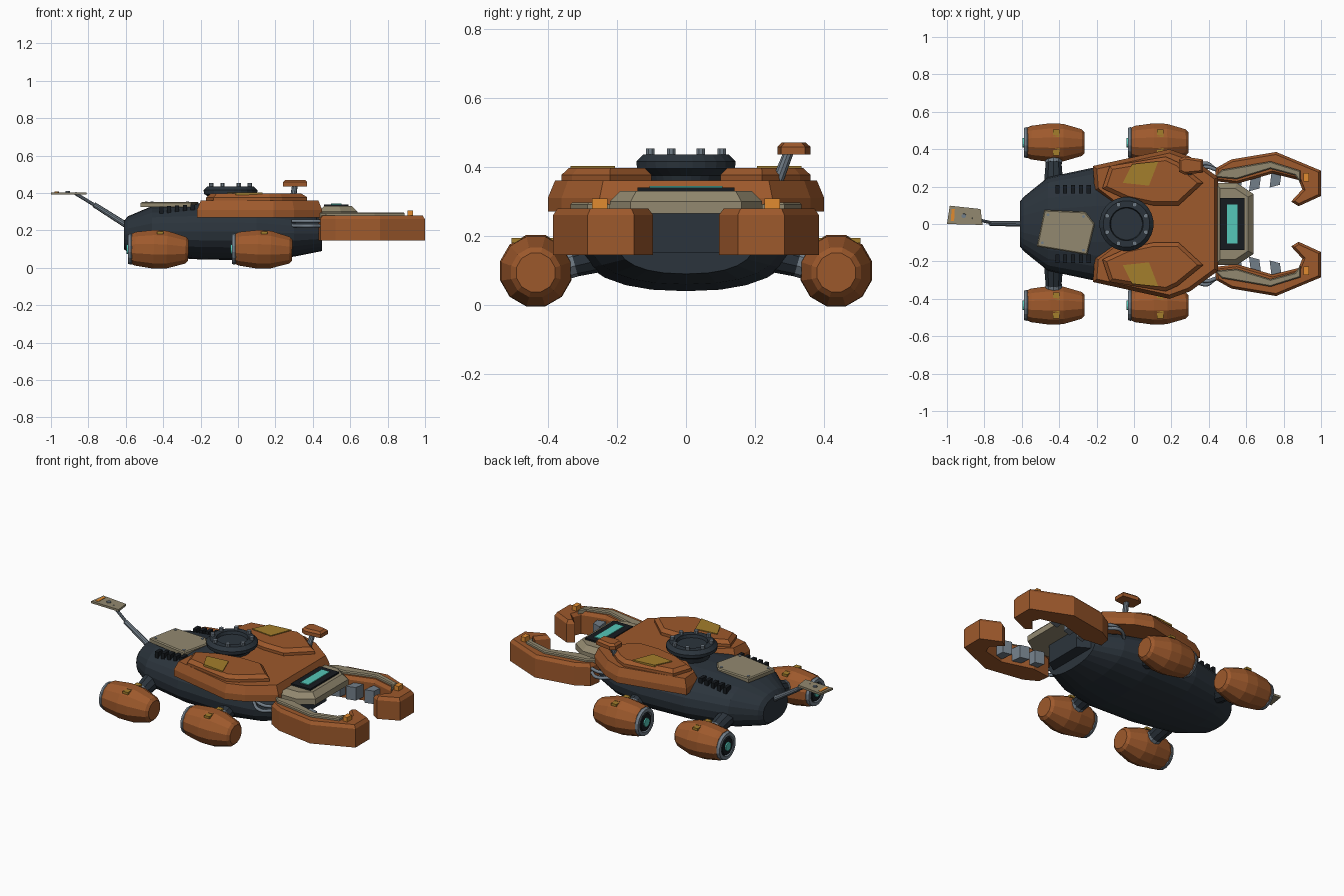
import bpy, bmesh
from math import sin, cos, pi, copysign
from mathutils import Vector

if "Cube" in bpy.data.objects:
    bpy.data.objects.remove(bpy.data.objects["Cube"])

COLORS = {
    "orange": (.34, .10, .025), "dark": (.024, .034, .045), "black": (.008, .011, .014),
    "beige": (.29, .25, .16), "steel": (.17, .21, .25), "yellow": (.37, .21, .025),
    "cyan": (.09, .57, .48), "amber": (.75, .26, .03),
}
MATS = {}
for key, c in COLORS.items():
    MATS[key] = bpy.data.materials.new(key)
    MATS[key].diffuse_color = (*c, 1)


def finish(name, bm, mat):
    bmesh.ops.recalc_face_normals(bm, faces=bm.faces)
    me = bpy.data.meshes.new(name)
    bm.to_mesh(me)
    bm.free()
    me.materials.append(MATS[mat])
    ob = bpy.data.objects.new(name, me)
    bpy.context.collection.objects.link(ob)
    return ob


def loft(name, rings, mat):
    """Skin a list of equal-length rings and cap both ends."""
    bm = bmesh.new()
    vs = [[bm.verts.new(p) for p in r] for r in rings]
    n = len(vs[0])
    for a, b in zip(vs, vs[1:]):
        for i in range(n):
            bm.faces.new((a[i], a[(i + 1) % n], b[(i + 1) % n], b[i]))
    bm.faces.new(vs[0])
    bm.faces.new(vs[-1])
    return finish(name, bm, mat)


def lathe(name, start, axis, profile, mat, sides=12):
    """Turn (distance along axis, radius) pairs around an axis."""
    o, q = Vector(start), Vector(axis).to_track_quat('Z', 'Y')
    rings = [[o + q @ Vector((r * cos(2 * pi * (i + .5) / sides), r * sin(2 * pi * (i + .5) / sides), t))
              for i in range(sides)] for t, r in profile]
    return loft(name, rings, mat)


def rod(name, a, b, r0, r1, mat, sides=10):
    d = Vector(b) - Vector(a)
    return lathe(name, a, d, [(0, r0), (d.length, r1)], mat, sides)


def plate(name, outline, z0, z1, mat, chamfer=0, drop=None, s=1):
    """Extruded outline with an optional chamfered top edge; s=-1 mirrors in y."""
    drop = chamfer if drop is None else drop
    bm = bmesh.new()
    f = bm.faces.new([bm.verts.new((x, s * y, z0)) for x, y in outline])
    new = bmesh.ops.extrude_face_region(bm, geom=[f])["geom"]
    bmesh.ops.translate(bm, vec=(0, 0, z1 - drop - z0), verts=[v for v in new if isinstance(v, bmesh.types.BMVert)])
    bm.normal_update()
    bmesh.ops.recalc_face_normals(bm, faces=bm.faces)
    if chamfer:
        top = max(bm.faces, key=lambda g: g.calc_center_median().z)
        bmesh.ops.inset_region(bm, faces=[top], thickness=chamfer, use_even_offset=True)
        bmesh.ops.translate(bm, vec=(0, 0, drop), verts=top.verts)
    return finish(name, bm, mat)


def rect(x, y, w, d):
    return [(x - w / 2, y - d / 2), (x + w / 2, y - d / 2), (x + w / 2, y + d / 2), (x - w / 2, y + d / 2)]


def mirrored(half):
    return half + [(x, -y) for x, y in reversed(half)]


# Hull: lofted superellipse sections (x, half width, bottom, top)
sections = [(-.61, .12, .10, .25), (-.59, .145, .085, .275), (-.46, .25, .06, .33), (-.2, .305, .045, .345),
            (.1, .315, .04, .345), (.3, .275, .06, .31), (.45, .20, .09, .28)]
hull_rings = []
for x, w, lo, hi in sections:
    ring = []
    for i in range(24):
        a = 2 * pi * i / 24
        c, k = cos(a), sin(a)
        ring.append((x, w * copysign(abs(c) ** .85, c), (lo + hi) / 2 + (hi - lo) / 2 * copysign(abs(k) ** .85, k)))
    hull_rings.append(ring)
loft("hull", hull_rings, "dark")

# Lower armour shell wraps the hull, open behind the ring
plate("lower_shell", mirrored([(-.08, .08), (-.21, .18), (-.22, .31), (.19, .40), (.30, .36), (.45, .25)]),
      .27, .36, "orange", .02, .05)

# Front sensor housing and screen
plate("sensor_housing", mirrored([(.43, .22), (.55, .22), (.64, .16)]), .265, .33, "beige", .03, .03)
plate("sensor_frame", rect(.525, 0, .13, .28), .32, .34, "black")
plate("sensor_screen", rect(.525, 0, .055, .21), .33, .345, "cyan")
plate("sensor_mount", mirrored([(.42, .18), (.52, .12)]), .15, .27, "dark")

# Hatch ring with studs
lathe("hatch_ring", (-.04, 0, .345), (0, 0, 1),
      [(0, .10), (.03, .11), (.05, .143), (.07, .145), (.09, .125), (.09, .09), (.072, .085)], "dark", 24)
for i in range(8):
    a = 2 * pi * (i + .5) / 8
    lathe("hatch_stud", (-.04 + .112 * cos(a), .112 * sin(a), .42), (0, 0, 1), [(0, .013), (.033, .013)], "steel", 8)

for s in (1, -1):
    side = "left" if s > 0 else "right"
    # Upper armour plate and its yellow panel
    plate(side + "_upper_plate", [(-.17, .19), (-.13, .31), (.17, .36), (.235, .33), (.37, .22), (.24, .10), (.10, .10),
                                  (-.04, .13)], .34, .397, "orange", .02, .02, s)
    plate(side + "_shell_panel", [(-.06, .22), (-.01, .32), (.13, .335), (.08, .205)], .39, .402, "yellow", s=s)

    # Claw arm: angular hook with steel teeth
    plate(side + "_claw", [(.43, .23), (.44, .30), (.52, .345), (.76, .385), (1.0, .285), (1.0, .15), (.88, .095),
                           (.84, .12), (.90, .185), (.88, .235), (.74, .27), (.55, .215)],
          .145, .28, "orange", .013, .02, s)
    plate(side + "_claw_cover", [(.43, .25), (.47, .29), (.73, .335), (.89, .285), (.89, .22), (.86, .26), (.73, .295),
                                 (.55, .24)], .27, .297, "beige", .006, .006, s)
    plate(side + "_claw_light", rect(.92, .25, .03, .045), .275, .308, "amber", s=s)
    for x, y in ((.55, .205), (.65, .215), (.76, .235)):
        plate(side + "_claw_tooth", [(x - .035, y - .04), (x + .02, y - .025), (x + .03, y + .05), (x - .025, y + .04)],
              .165, .245, "steel", s=s)

    # Hoses feeding the claw
    for j, z in enumerate((.225, .25)):
        cu = bpy.data.curves.new(side + "_claw_hose", 'CURVE')
        cu.dimensions, cu.bevel_depth, cu.bevel_resolution, cu.resolution_u = '3D', .010, 1, 5
        sp = cu.splines.new('BEZIER')
        pts = [(.29, .26), (.38, .325 - .02 * j), (.44, .29), (.50, .27)]
        sp.bezier_points.add(len(pts) - 1)
        for bp, (x, y) in zip(sp.bezier_points, pts):
            bp.co = (x, s * y, z)
            bp.handle_left_type = bp.handle_right_type = 'AUTO'
        cu.materials.append(MATS["steel"])
        bpy.context.collection.objects.link(bpy.data.objects.new(side + "_claw_hose", cu))

    # Thruster pods on struts
    for x0, tag in ((-.57, "rear"), (-.015, "front")):
        n = side + "_" + tag
        lathe(n + "_pod", (x0, s * .435, .103), (1, 0, -.03),
              [(0, .083), (.02, .093), (.12, .107), (.19, .104), (.29, .074), (.305, .058)], "orange", 12)
        lathe(n + "_nozzle", (x0 + .01, s * .435, .10), (-1, 0, 0),
              [(0, .078), (.012, .085), (.028, .08), (.028, .06), (.012, .055)], "steel", 16)
        lathe(n + "_nozzle_ring", (x0, s * .435, .10), (-1, 0, 0), [(0, .058), (.018, .05)], "black", 16)
        lathe(n + "_nozzle_core", (x0, s * .435, .10), (-1, 0, 0), [(0, .03), (.025, .026)], "cyan", 12)
        plate(n + "_pod_stripe", rect(x0 + .155, s * .435, .035, .14), .18, .212 - .018, "yellow")
        plate(n + "_stripe_base", rect(x0 + .155, s * .435, .035, .07), .19, .21 - .012, "yellow")
        rod(n + "_strut", (x0 + .14, s * .2, .16), (x0 + .14, s * .40, .105), .055, .038, "dark")
        rod(n + "_strut_collar", (x0 + .14, s * .325, .127), (x0 + .14, s * .35, .12), .046, .046, "steel")

    # Row of cooling fins on the rear deck
    for i in range(5):
        plate(side + "_vent_fin", rect(-.41 + .042 * i, .185, .022, .045), .29, .328 + .003 * i, "black", s=s)

# Rear deck plate with bolts
plate("deck_plate", [(-.48, .075), (-.26, .065), (-.21, 0), (-.25, -.165), (-.52, -.12)], .325, .352, "beige", .006, .006)
for x, y in ((-.46, .05), (-.27, .04), (-.27, -.14), (-.49, -.1)):
    lathe("deck_bolt", (x, y, .345), (0, 0, 1), [(0, .008), (.01, .008)], "steel", 8)

# Periscope on the left shoulder
rod("periscope_post", (.29, .262, .35), (.305, .298, .445), .017, .015, "steel")
plate("periscope_head", [(.24, .28), (.27, .265), (.37, .275), (.37, .345), (.27, .36), (.24, .345)],
      .436, .47, "orange", .012, .012)

# Tail mast and its panel
rod("tail_mast_base", (-.56, 0, .205), (-.77, .004, .338), .017, .014, "steel")
rod("tail_mast_tip", (-.75, .004, .325), (-.87, .03, .398), .009, .009, "steel")
tail = plate("tail_panel", [(-1.0, 0), (-.81, -.005), (-.82, .08), (-.985, .098)], .391, .404, "beige")
plate("tail_panel_mark", [(-.98, .015), (-.962, .015), (-.958, .08), (-.975, .08)], .398, .407, "amber")
lathe("tail_panel_bolt", (-.91, .043, .40), (0, 0, 1), [(0, .014), (.01, .012)], "steel", 8)

for m in bpy.data.materials:
    if m.users and not m.is_grease_pencil:
        m.use_nodes = True
        m.node_tree.nodes["Principled BSDF"].inputs["Base Color"].default_value = m.diffuse_color
